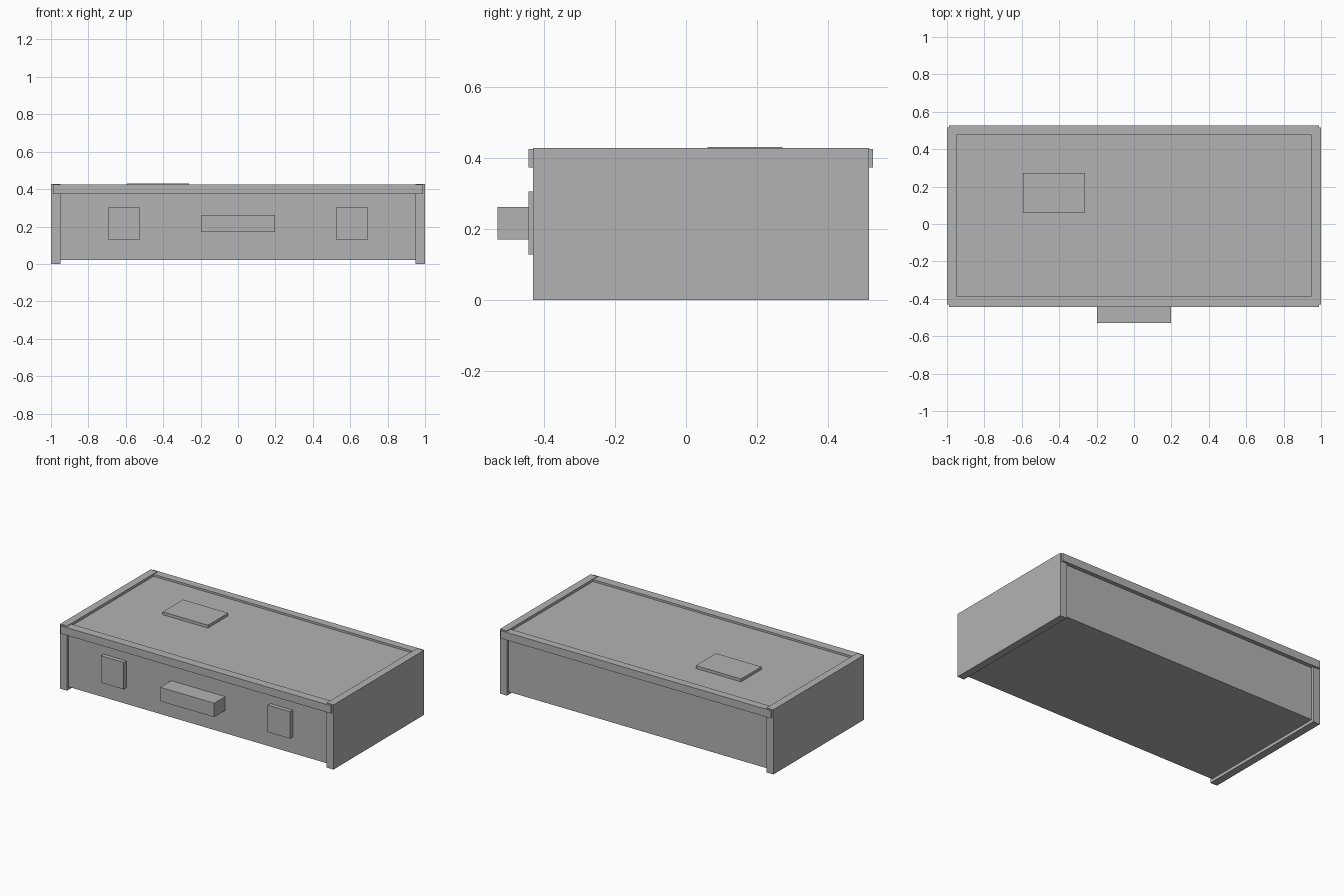
import bpy
import bmesh

cube = bpy.data.objects.get("Cube")
if cube:
    bpy.data.objects.remove(cube, do_unlink=True)

grey = bpy.data.materials.new("plain_grey")
grey.use_nodes = True
COLOUR = (0.45, 0.45, 0.45, 1)
grey.diffuse_color = COLOUR
grey.node_tree.nodes["Principled BSDF"].inputs["Base Color"].default_value = COLOUR


def box(name, x, y, z):
    """Add a box spanning the given (low, high) ranges."""
    bm = bmesh.new()
    bmesh.ops.create_cube(bm, size=1)
    for v in bm.verts:
        v.co = [r[0] if c < 0 else r[1] for c, r in zip(v.co, (x, y, z))]
    mesh = bpy.data.meshes.new(name)
    bm.to_mesh(mesh)
    bm.free()
    mesh.materials.append(grey)
    obj = bpy.data.objects.new(name, mesh)
    bpy.context.collection.objects.link(obj)
    return obj


# Main case, set back between the end panels
box("case_body", (-0.95, 0.95), (-0.415, 0.5), (0.02, 0.411))

# End panels and front pads, one on each side
for side, s in (("left", 1), ("right", -1)):
    box(side + "_end_panel", sorted((s * 0.95, s)), (-0.43, 0.515), (0, 0.428))
    box(side + "_front_pad", sorted((s * 0.527, s * 0.692)), (-0.443, -0.41), (0.127, 0.305))

# Long rails along the top edges
box("front_rail", (-0.99, 0.99), (-0.443, -0.385), (0.373, 0.424))
box("back_rail", (-0.99, 0.99), (0.475, 0.527), (0.373, 0.424))

# Handle on the front and plate on the lid
box("front_handle", (-0.197, 0.197), (-0.53, -0.41), (0.17, 0.262))
box("top_plate", (-0.593, -0.262), (0.06, 0.272), (0.405, 0.43))
